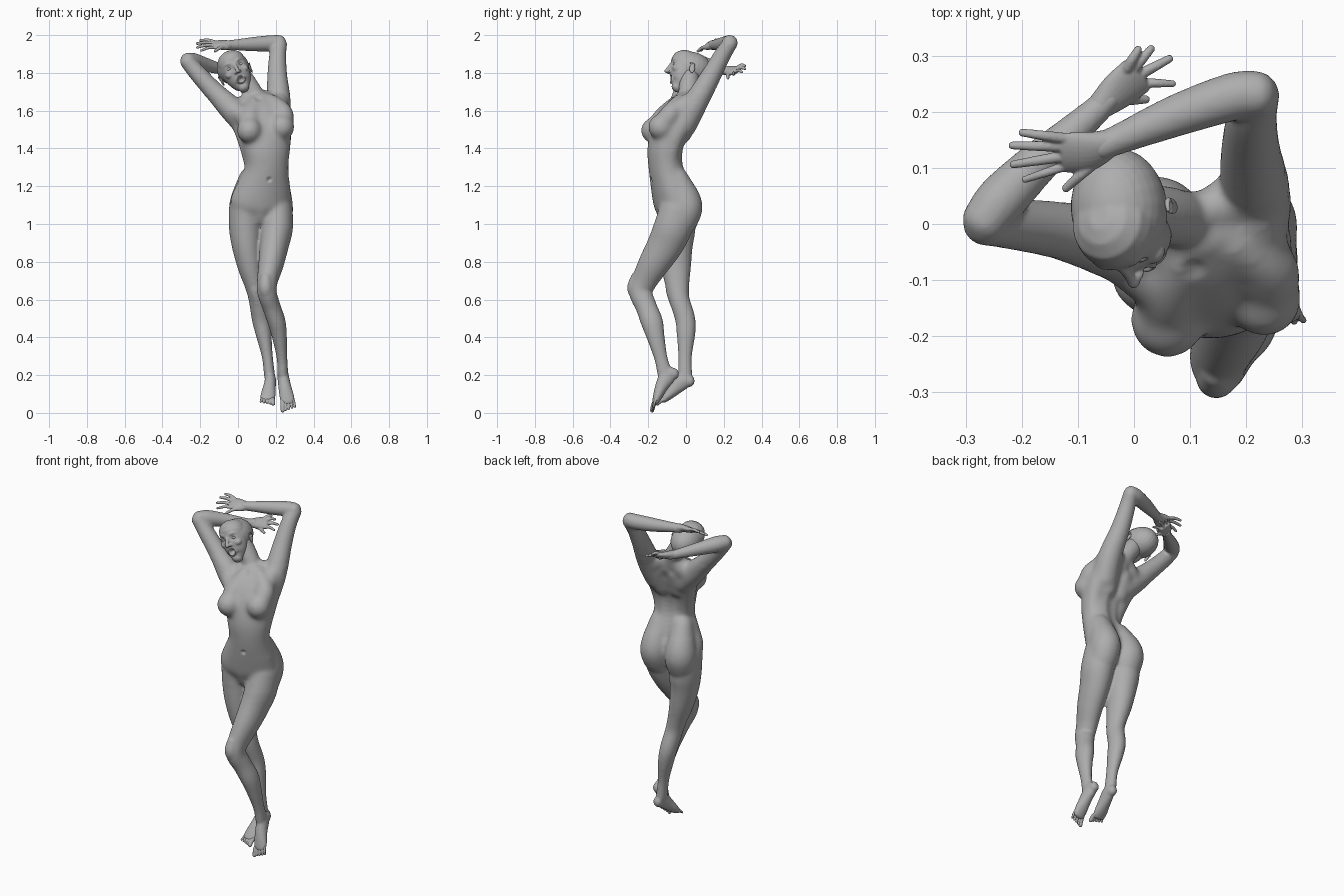
import bpy, bmesh, math
from mathutils import Vector, Matrix

if "Cube" in bpy.data.objects:
    bpy.data.objects.remove(bpy.data.objects["Cube"])

clay = bpy.data.materials.new("clay_grey")
clay.use_nodes = True
GREY = (0.42, 0.42, 0.42, 1)
clay.diffuse_color = GREY
clay.node_tree.nodes["Principled BSDF"].inputs["Base Color"].default_value = GREY


def loft(bm, rows, side=(1, 0, 0), n=24, steps=5, cap=0.8):
    """Closed tube through rows of (x, y, z, radius along side, other radius)."""
    rows = [Vector(r if len(r) == 5 else tuple(r) + (r[3],)) for r in rows]
    ext = [rows[0] * 2 - rows[1]] + rows + [rows[-1] * 2 - rows[-2]]
    pts = []
    for i in range(1, len(ext) - 2):
        a, b, c, d = ext[i - 1:i + 3]
        for k in range(steps):
            t = k / steps
            pts.append(0.5 * (2 * b + (c - a) * t + (2 * a - 5 * b + 4 * c - d) * t * t
                              + (3 * b - a - 3 * c + d) * t ** 3))
    pts.append(rows[-1])
    pos = [Vector(p[:3]) for p in pts]
    frames = []
    for i, p in enumerate(pts):
        t = (pos[min(i + 1, len(pos) - 1)] - pos[max(i - 1, 0)]).normalized()
        frames.append((pos[i], t, p[3], p[4]))

    def rounded(frame, sign):
        c, t, a, b = frame
        return [(c + t * sign * cap * min(a, b) * math.sin(w), t, a * math.cos(w), b * math.cos(w))
                for w in (0.45, 0.9, 1.3)]
    frames = rounded(frames[0], -1)[::-1] + frames + rounded(frames[-1], 1)
    rings = []
    for c, t, a, b in frames:
        u = Vector(side)
        u = (u - t * u.dot(t)).normalized()
        v = t.cross(u)
        rings.append([bm.verts.new(c + u * a * math.cos(w) + v * b * math.sin(w))
                      for w in (2 * math.pi * j / n for j in range(n))])
    for r, s in zip(rings, rings[1:]):
        for j in range(n):
            bm.faces.new((r[j], r[(j + 1) % n], s[(j + 1) % n], s[j]))
    bm.faces.new(rings[0][::-1])
    bm.faces.new(rings[-1])


def ball(bm, centre, radii):
    m = Matrix.Translation(centre) @ Matrix.Diagonal((*radii, 1))
    bmesh.ops.create_uvsphere(bm, u_segments=24, v_segments=16, radius=1, matrix=m)


def fuse(name, bm, voxel, smooth, dents=(), soft=()):
    """Blend overlapping volumes into one skin, soften height bands, press in dents."""
    bmesh.ops.recalc_face_normals(bm, faces=bm.faces)
    raw = bpy.data.meshes.new(name)
    bm.to_mesh(raw)
    bm.free()
    ob = bpy.data.objects.new(name, raw)
    bpy.context.collection.objects.link(ob)
    rm = ob.modifiers.new("skin", 'REMESH')
    rm.mode, rm.voxel_size = 'VOXEL', voxel
    sm = ob.modifiers.new("soften", 'SMOOTH')
    sm.factor, sm.iterations = 0.5, smooth
    dg = bpy.context.evaluated_depsgraph_get()
    mesh = bpy.data.meshes.new_from_object(ob.evaluated_get(dg))
    ob.modifiers.clear()
    ob.data = mesh
    bm = bmesh.new()
    bm.from_mesh(mesh)
    for low, high, times in soft:
        band = [v for v in bm.verts if low < v.co.z < high]
        for _ in range(times):
            bmesh.ops.smooth_vert(bm, verts=band, factor=0.5, use_axis_x=True, use_axis_y=True, use_axis_z=True)
    for centre, radius, push in dents:
        for v in bm.verts:
            d = (v.co - Vector(centre)).length / radius
            if d < 1:
                v.co += Vector(push) * (1 - d * d) ** 2
    bm.to_mesh(mesh)
    bm.free()
    mesh.materials.clear()
    mesh.materials.append(clay)
    mesh.shade_smooth()
    return ob


# ---- body: torso, neck, arms, legs and feet ----
bm = bmesh.new()
turn = (math.cos(0.24), math.sin(0.24), 0)
loft(bm, [(.118, -.06, 1.04, .12, .08), (.12, -.065, 1.1, .165, .1), (.138, -.085, 1.2, .145, .098),
          (.153, -.107, 1.3, .116, .09), (.152, -.11, 1.4, .126, .092), (.145, -.085, 1.5, .136, .093),
          (.135, -.045, 1.58, .125, .086), (.12, -.01, 1.645, .09, .062)], turn, n=40)
loft(bm, [(.118, -.005, 1.62, .06), (.088, .008, 1.68, .052), (.05, .016, 1.74, .052), (.01, .02, 1.8, .05)])
# breasts, each running up into the chest
for x, y, z, top in ((.06, -.17, 1.495, (.09, -.055, 1.635, .045)), (.232, -.132, 1.513, (.17, -.03, 1.645, .045))):
    ball(bm, (x, y, z), (.068, .07, .069))
    loft(bm, [(x, y + .012, z + .01, .06), (x + .005, y + .055, z + .075, .055), top])
# soft masses: pubic mound, buttocks, sides of the back, chest and shoulders
for row in ([(.115, -.1, 1.1, .07), (.118, -.085, 1.04, .05, .06)],
            [(.065, -.06, 1.25, .06), (.042, -.012, 1.12, .085, .09), (.042, -.015, 1.05, .088, .092), (.045, -.05, .95, .07)],
            [(.205, -.05, 1.25, .06), (.206, -.008, 1.12, .083, .09), (.206, -.013, 1.05, .084, .09), (.2, -.06, .95, .07)],
            [(.0, -.035, 1.58, .062), (.035, -.06, 1.5, .058), (.07, -.09, 1.38, .054), (.09, -.1, 1.28, .05)],
            [(.21, .02, 1.6, .06), (.225, -.04, 1.5, .058), (.225, -.08, 1.4, .052), (.21, -.1, 1.28, .05)],
            [(.07, -.13, 1.555, .05), (-.03, -.045, 1.6, .055)],
            [(.22, -.09, 1.57, .055), (.213, .02, 1.64, .055)],
            [(.09, .02, 1.69, .035), (.03, -.015, 1.62, .06)],
            [(.12, .02, 1.68, .035), (.195, .045, 1.64, .06)],
            [(.18, .015, 1.6, .06), (.175, -.03, 1.47, .058)],
            [(.075, -.015, 1.59, .06), (.08, -.05, 1.47, .058)]):
    loft(bm, row)
# right arm
loft(bm, [(.05, -.05, 1.53, .075), (-.03, -.035, 1.605, .068), (-.13, -.012, 1.705, .052),
          (-.22, .0, 1.805, .045), (-.268, .003, 1.863, .041)])
loft(bm, [(-.268, .003, 1.866, .041), (-.235, .045, 1.86, .045), (-.17, .11, 1.842, .038),
          (-.07, .2, 1.815, .026), (-.045, .225, 1.812, .026)])
# left arm
loft(bm, [(.2, -.02, 1.52, .075), (.215, .05, 1.64, .066), (.208, .13, 1.78, .053),
          (.21, .19, 1.89, .045), (.22, .232, 1.955, .04)])
loft(bm, [(.222, .232, 1.96, .041), (.18, .228, 1.957, .043), (.08, .195, 1.952, .038),
          (-.03, .15, 1.948, .027), (-.06, .138, 1.947, .027)])
# left leg, knee forward
loft(bm, [(.205, -.04, 1.08, .085, .1), (.205, -.07, .98, .086, .102), (.192, -.11, .89, .077, .095),
          (.175, -.17, .79, .067, .082), (.156, -.22, .7, .055, .068), (.153, -.24, .64, .051, .062),
          (.178, -.21, .56, .048, .056), (.205, -.18, .48, .047, .058), (.22, -.16, .4, .039, .047),
          (.233, -.133, .29, .028, .035), (.237, -.112, .21, .029, .04)], n=32)
loft(bm, [(.148, -.262, .72, .03), (.147, -.275, .655, .036), (.16, -.24, .58, .028)])
# right leg, straight
loft(bm, [(.04, -.055, 1.08, .09, .1), (.04, -.05, .98, .088, .1), (.047, -.055, .88, .078, .09),
          (.065, -.052, .77, .065, .078), (.09, -.045, .67, .052, .062), (.105, -.035, .6, .048, .054),
          (.12, -.005, .5, .047, .053), (.135, 0, .42, .042, .049), (.155, -.005, .3, .029, .036),
          (.168, -.005, .19, .029, .038)], n=32)
loft(bm, [(.083, -.073, .72, .03), (.09, -.075, .655, .033), (.103, -.06, .58, .026)])
# feet, heel to ball
RIGHT_FOOT = [(.175, .025, .168, .026, .03), (.172, -.015, .168, .03, .045), (.166, -.055, .132, .034, .037),
              (.159, -.095, .092, .04, .026), (.156, -.12, .068, .039, .017)]
LEFT_FOOT = [(.235, -.058, .208, .026, .03), (.238, -.093, .198, .03, .046), (.247, -.128, .142, .034, .035),
             (.258, -.15, .088, .039, .025), (.265, -.163, .054, .037, .017)]
loft(bm, RIGHT_FOOT)
loft(bm, LEFT_FOOT)
# spine groove, navel and collar pit
dents = []
for k in range(15):
    z = 1.18 + .028 * k
    dents.append(((.115 + .03 * math.sin(k * .2), .02 - .045 * math.sin(k * .24), z), .05, (.0012, -.0042, 0)))
dents += [((.166, -.188, 1.235), .018, (0, .012, 0)), ((.105, -.075, 1.655), .03, (0, .008, -.005))]
fuse("body", bm, .007, 6, dents, [(.95, 1.72, 6), (1.0, 1.68, 8), (1.2, 1.66, 10)])

# ---- head, built in its own tilted frame (left, forward, up) ----
up = Vector((-.42, .08, .9)).normalized()
fwd = Vector((.1, -.98, .1))
fwd = (fwd - up * fwd.dot(up)).normalized()
HEAD = Matrix.Translation((-.018, .015, 1.81)) @ Matrix((fwd.cross(up), fwd, up)).transposed().to_4x4()
bm = bmesh.new()
ball(bm, (0, -.01, .018), (.086, .11, .087))
loft(bm, [(0, .02, .05, .075, .078), (0, .028, .0, .074, .073), (0, .034, -.045, .067, .063),
          (0, .042, -.08, .052, .05), (0, .056, -.104, .03, .03)], n=32)
loft(bm, [(0, .096, .028, .008), (0, .11, .0, .009), (0, .119, -.018, .012)])
for s in (-1, 1):
    ball(bm, (s * .011, .104, -.02), (.009, .011, .007))
    ball(bm, (s * .042, .068, -.015), (.024, .024, .02))
    loft(bm, [(s * .01, .09, .036, .01), (s * .032, .086, .042, .01), (s * .054, .066, .036, .008)])
# lips around the open mouth
lips = [(.02 * math.cos(a), .092 - .25 * abs(.02 * math.cos(a)), -.06 + .019 * math.sin(a), .006)
        for a in (math.pi * k / 6 for k in range(13))]
loft(bm, lips, side=(0, 1, 0), n=12)
face_dents = [((0, .098, -.06), .023, (0, -.04, 0))]
face_dents += [((s * .031, .092, .016), .022, (0, -.007, 0)) for s in (-1, 1)]
fuse("head", bm, .004, 6, face_dents).matrix_world = HEAD

for s, label in ((1, "left"), (-1, "right")):
    # eyes
    bm = bmesh.new()
    ball(bm, (s * .032, .079, .015), (.015, .011, .009))
    fuse(label + "_eye", bm, .0025, 1).matrix_world = HEAD
    # ears: thin plate with a raised rim, lying close to the skull
    bm = bmesh.new()
    ball(bm, (s * .083, -.008, -.022), (.006, .015, .026))
    rim = [(s * (.084 + .006 * math.sin(a / 2)), .006 - .023 * math.sin(a), .006 - .02 * math.cos(a) - .02 * a / 3, .0045)
           for a in (.1, .7, 1.3, 1.9, 2.5, 3.0)]
    loft(bm, rim, n=10)
    fuse(label + "_ear", bm, .0025, 2).matrix_world = HEAD


# ---- hands: palm loft plus bent fingers (base, tip, radius) ----
def hand(name, palm, side, fingers):
    bm = bmesh.new()
    loft(bm, palm, side)
    for base, tip, r in fingers:
        a, b = Vector(base), Vector(tip)
        mid = a.lerp(b, .5) + Vector((0, 0, .006))
        loft(bm, [(*a, r * 1.15), (*mid, r), (*b, r * .8)], side, n=12)
    fuse(name, bm, .003, 2)


hand("right_hand", [(-.06, .21, 1.814, .025, .023), (-.03, .236, 1.812, .036, .02), (.004, .264, 1.812, .04, .015)],
     (.6, -.6, -.5),
     [((-.012, .278, 1.832), (.008, .312, 1.838), .009), ((-.002, .274, 1.822), (.031, .313, 1.822), .009),
      ((.008, .265, 1.808), (.064, .295, 1.805), .009), ((.012, .252, 1.795), (.07, .25, 1.79), .008),
      ((-.035, .22, 1.795), (.022, .222, 1.772), .0095)])
hand("left_hand", [(-.04, .146, 1.948, .025, .023), (-.08, .13, 1.948, .039, .02), (-.122, .127, 1.948, .04, .015)],
     (.1, .8, .45),
     [((-.12, .152, 1.962), (-.2, .163, 1.972), .009), ((-.128, .138, 1.955), (-.218, .14, 1.955), .009),
      ((-.128, .12, 1.945), (-.216, .106, 1.935), .009), ((-.12, .104, 1.935), (-.195, .079, 1.918), .008),
      ((-.07, .11, 1.938), (-.122, .063, 1.915), .0095)])


# ---- toes, fanned from the ball of each foot ----
def toes(name, ball_row, reach, big):
    bm = bmesh.new()
    end, reach = Vector(ball_row[:3]), Vector(reach)
    for k in range(5):
        x = big * (.026 - .0135 * k)
        r = .0125 if k == 0 else .0092 - .0006 * k
        a = end + Vector((x, 0, 0)) - reach * (.35 + .06 * k)
        b = end + Vector((x * 1.25, 0, 0)) + reach * (1 - .12 * k)
        knuckle = a.lerp(b, .5) + Vector((0, -.003, .004))
        loft(bm, [(*a, r), (*knuckle, r), (*b, r * .85)], n=12)
    fuse(name, bm, .0025, 2)


toes("right_toes", RIGHT_FOOT[-1], (-.002, -.032, -.02), 1)
toes("left_toes", LEFT_FOOT[-1], (.004, -.017, -.043), -1)
